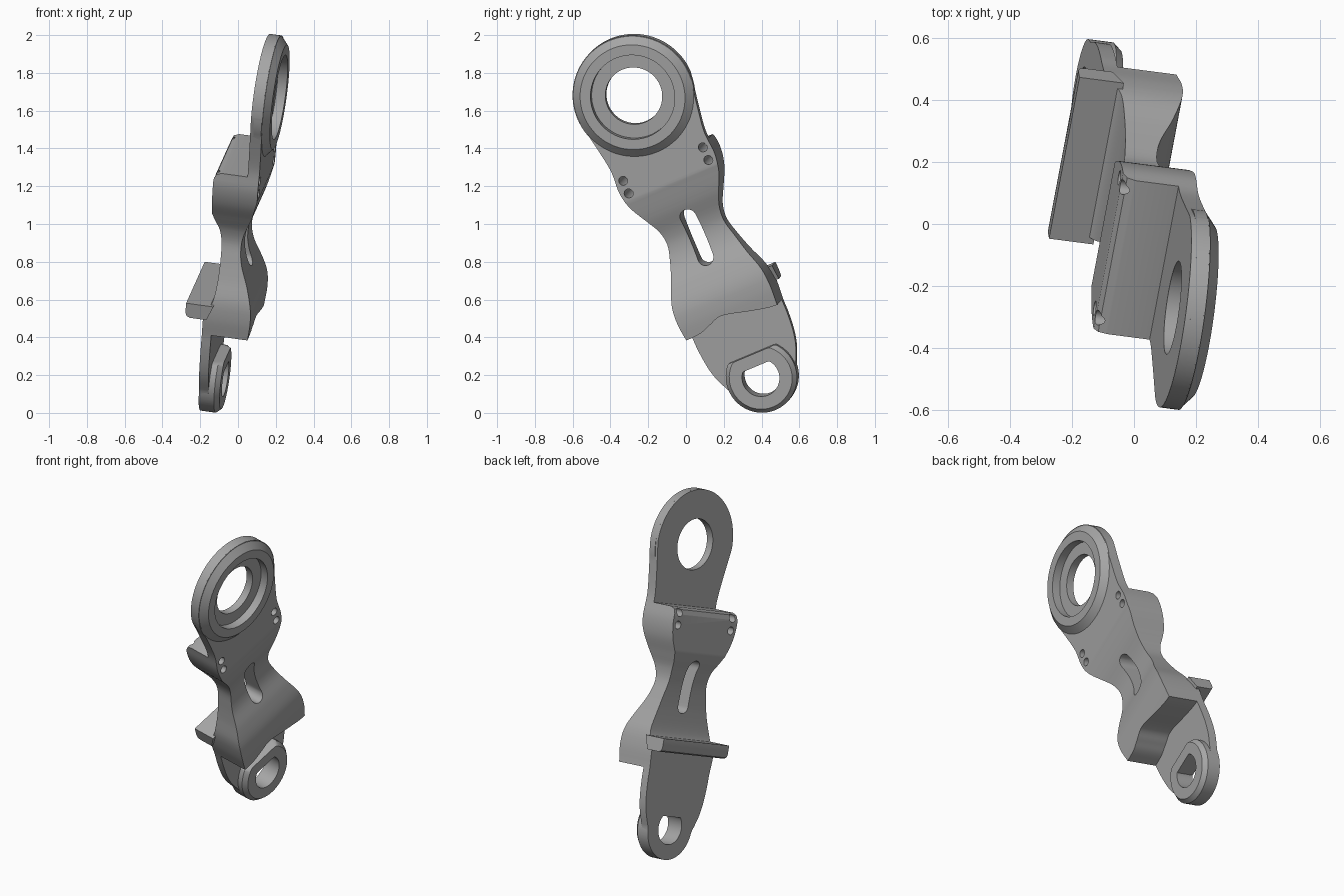
import bpy, math
from mathutils import Matrix, Vector

if bpy.data.objects.get("Cube"):
    bpy.data.objects.remove(bpy.data.objects["Cube"])

grey = bpy.data.materials.new("machined_grey")
grey.use_nodes = True
GREY = (0.38, 0.38, 0.38, 1)
grey.diffuse_color = GREY
grey.node_tree.nodes["Principled BSDF"].inputs["Base Color"].default_value = GREY

# Tilted frame: x = plate normal, y = width, z = length of the arm
normal = Vector((1, -0.13, -0.14)).normalized()
length = normal.cross(Vector((0.19, 1, 0.42))).normalized()
width = length.cross(normal)
FRAME = Matrix((normal, width, length)).transposed().to_4x4()
FRAME.translation = (0, 0, 1)

MID = 0.037                      # centre line across the width
BIG, SMALL = 0.743, -0.907       # eye centres along the length


def loft(name, rings):
    """Capped solid through rings of equal point count."""
    n = len(rings[0])
    verts = [p for ring in rings for p in ring]
    faces = [tuple(range(n))[::-1], tuple(range(len(verts) - n, len(verts)))]
    for k in range(len(rings) - 1):
        for i in range(n):
            j = (i + 1) % n
            faces.append((k * n + i, k * n + j, k * n + n + j, k * n + n + i))
    mesh = bpy.data.meshes.new(name)
    mesh.from_pydata(verts, [], faces)
    ob = bpy.data.objects.new(name, mesh)
    bpy.context.collection.objects.link(ob)
    ob.matrix_world = FRAME
    mesh.materials.append(grey)
    # consistent outward normals
    import bmesh
    bm = bmesh.new()
    bm.from_mesh(mesh)
    bmesh.ops.recalc_face_normals(bm, faces=bm.faces)
    bm.to_mesh(mesh)
    bm.free()
    return ob


def along_normal(name, pts, lo, hi):
    return loft(name, [[(d, a, b) for a, b in pts] for d in (lo, hi)])


def along_width(name, pts, lo, hi):
    return loft(name, [[(a, d, b) for a, b in pts] for d in (lo, hi)])


def turned(name, centre, levels, flat=None, across=MID, n=64):
    """Turned solid on the plate normal; levels are (radius, depth); flat trims the top."""
    rings = []
    for radius, depth in levels:
        ring = []
        for i in range(n):
            t = math.tau * (i + 0.5) / n
            z = radius * math.sin(t)
            ring.append((depth, across + radius * math.cos(t), centre + (min(z, flat) if flat else z)))
        rings.append(ring)
    return loft(name, rings)


def smooth(pts, steps=6):
    """Catmull-Rom curve through points."""
    p = [Vector(v) for v in pts]
    p = [p[0] * 2 - p[1]] + p + [p[-1] * 2 - p[-2]]
    out = []
    for i in range(1, len(p) - 2):
        a, b, c, d = p[i - 1:i + 3]
        for s in range(steps):
            t = s / steps
            out.append(0.5 * (2 * b + (c - a) * t + (2 * a - 5 * b + 4 * c - d) * t ** 2
                              + (3 * b - a - 3 * c + d) * t ** 3))
    return [tuple(v) for v in out + [p[-2]]]


def combine(ob, tool, operation):
    mod = ob.modifiers.new("cut", "BOOLEAN")
    mod.operation, mod.object, mod.solver = operation, tool, "EXACT"
    bpy.context.view_layer.update()
    done = ob.evaluated_get(bpy.context.evaluated_depsgraph_get())
    mesh = bpy.data.meshes.new_from_object(done)
    ob.modifiers.clear()
    ob.data = mesh
    bpy.data.objects.remove(tool)


# Side profile: plates, clamp block, waist and bulge
front_wave = smooth([(.125, .24), (.096, .115), (.056, 0), (.045, -.08), (.06, -.17),
                     (.105, -.28), (.135, -.38), (.141, -.47), (.132, -.575)])
back_wave = smooth([(-.112, -.42), (-.07, -.37), (-.056, -.25), (-.058, -.1),
                    (-.072, 0), (-.1, .07), (-.117, .12)])
block_corner = [(-.117, .34), (-.105, .368), (-.077, .38)]
profile = ([(.125, 1.2)] + front_wave + [(-.062, -.575), (-.062, -1.2), (-.112, -1.2)]
           + back_wave + block_corner + [(.063, .38), (.063, 1.2)])
body = along_width("arm_body", profile, -.5, .6)

# Face outline: half widths along the length, closed by round ends
half = smooth([(.32, .71), (.292, .56), (.272, .42), (.278, .3), (.258, .2), (.21, .1),
               (.175, .02), (.166, -.06), (.188, -.15), (.22, -.25), (.26, -.36),
               (.27, -.46), (.262, -.57), (.26, -.65), (.25, -.75), (.23, -.83), (.19, -.92)])
top_arc = [(.325 * math.cos(t), BIG + .325 * math.sin(t))
           for t in [math.pi * i / 48 for i in range(24, -1, -1)]]
low_arc = [(.19 * math.cos(t), SMALL + .19 * math.sin(t))
           for t in [-math.pi * i / 36 for i in range(2, 19)]]
side = top_arc + half + low_arc
outline = [(MID + a, b) for a, b in side] + [(MID - a, b) for a, b in side[-2:0:-1]]
combine(body, along_normal("outline", outline, -.4, .4), "INTERSECT")

# Arched lower end of the bulge
arch = smooth([(-.3, -.56), (-.157, -.558), (-.08, -.535), (.003, -.512), (.148, -.546),
               (.267, -.571), (.4, -.574)])
combine(body, along_normal("arch", arch + [(.4, -.7), (-.3, -.7)], -.062, .3), "DIFFERENCE")

# Chamfered collars around both eyes
combine(body, turned("collar", BIG, [(.325, .08), (.325, .122), (.28, .161)], n=96), "UNION")
combine(body, turned("boss", SMALL, [(.19, -.09), (.19, -.03), (.168, -.004)], flat=.132), "UNION")

# Eye bores
combine(body, turned("counterbore", BIG, [(.225, .11), (.225, .4)]), "DIFFERENCE")
combine(body, turned("bore", BIG, [(.152, -.4), (.152, .4)]), "DIFFERENCE")
combine(body, turned("d_bore", SMALL, [(.1, -.4), (.1, .4)], flat=.065), "DIFFERENCE")

# Slot through the waist
slot = []
for centre, start in ((.035, 0), (-.197, math.pi)):
    for i in range(17):
        t = start + math.pi * i / 16
        slot.append((MID + .043 * math.cos(t), centre + .043 * math.sin(t)))
combine(body, along_normal("slot", slot, -.4, .4), "DIFFERENCE")

# Four pin holes through the clamp block
for sign in (-1, 1):
    for height in (.35, .277):
        hole = turned("pin", height, [(.024, -.4), (.024, .4)], across=MID + sign * .232, n=24)
        combine(body, hole, "DIFFERENCE")

# Cross rib on the back with a rounded lower lip
rib = along_width("back_rib", [(-.06, -.385), (-.206, -.385), (-.206, -.44), (-.198, -.458),
                               (-.18, -.466), (-.09, -.466)], MID - .287, MID + .287)

for ob in (body, rib):
    bpy.ops.object.select_all(action="DESELECT")
    ob.select_set(True)
    bpy.context.view_layer.objects.active = ob
    bpy.ops.object.shade_smooth_by_angle(angle=math.radians(25))
